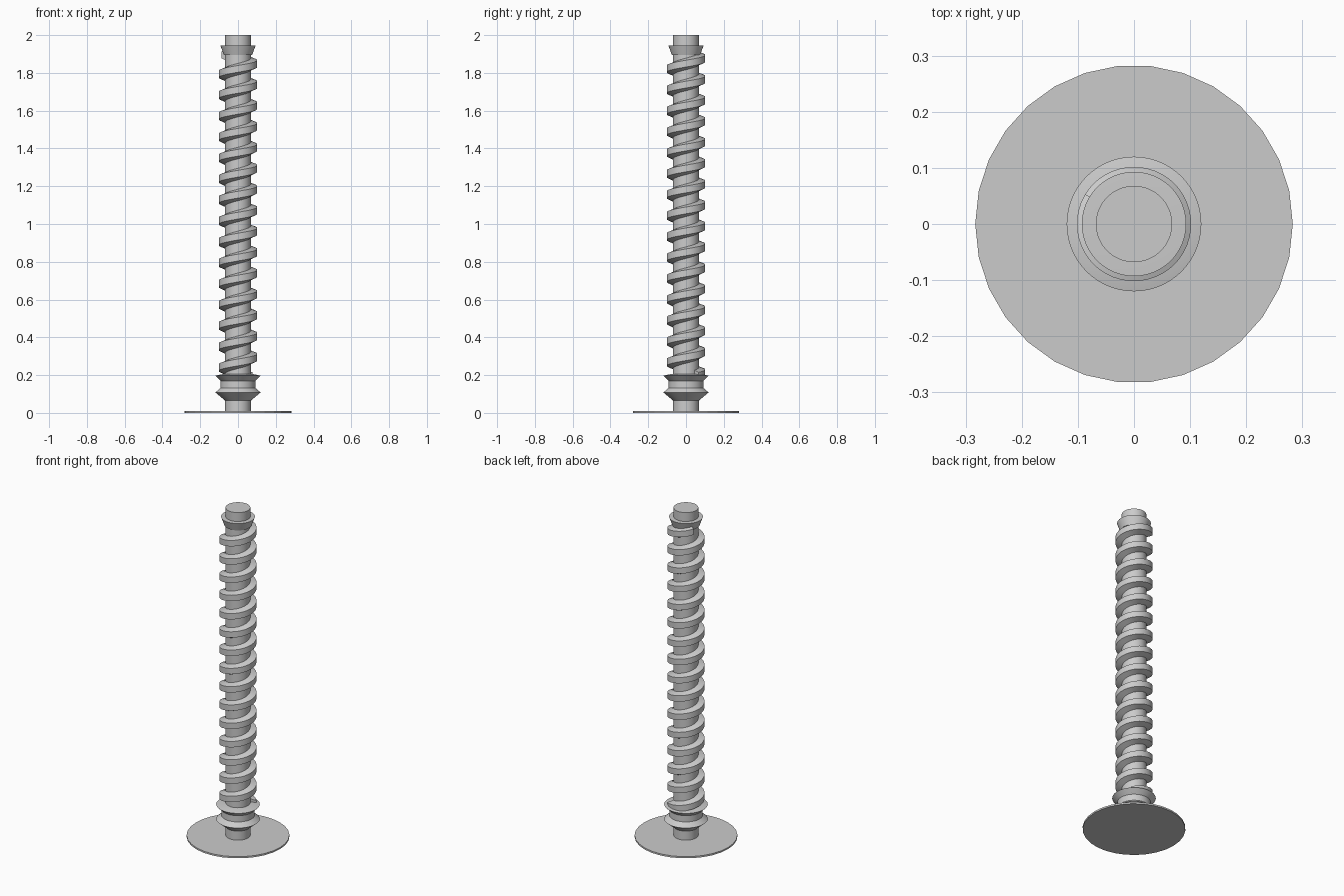
import bpy, bmesh
from math import sin, cos, pi, radians

if "Cube" in bpy.data.objects:
    bpy.data.objects.remove(bpy.data.objects["Cube"], do_unlink=True)

steel = bpy.data.materials.new("grey steel")
steel.use_nodes = True
grey = (0.6, 0.6, 0.6, 1)
steel.diffuse_color = grey
steel.node_tree.nodes["Principled BSDF"].inputs["Base Color"].default_value = grey


def finish(name, bm, smooth=True):
    bmesh.ops.recalc_face_normals(bm, faces=bm.faces)
    mesh = bpy.data.meshes.new(name)
    bm.to_mesh(mesh)
    bm.free()
    mesh.materials.append(steel)
    obj = bpy.data.objects.new(name, mesh)
    bpy.context.collection.objects.link(obj)
    if smooth:
        bpy.ops.object.select_all(action='DESELECT')
        obj.select_set(True)
        bpy.context.view_layer.objects.active = obj
        bpy.ops.object.shade_smooth_by_angle(angle=radians(30))
    return obj


def sweep(bm, rings, closed_profile):
    """Skin successive rings of points and cap both ends."""
    rows = [[bm.verts.new(p) for p in ring] for ring in rings]
    n = len(rows[0])
    for a, b in zip(rows, rows[1:]):
        for i in range(n if closed_profile else n - 1):
            j = (i + 1) % n
            bm.faces.new((a[i], a[j], b[j], b[i]))
    bm.faces.new(rows[0])
    bm.faces.new(rows[-1])


def lathe(name, profile, sides, smooth=True):
    bm = bmesh.new()
    rings = [[(r * cos(2 * pi * k / sides), r * sin(2 * pi * k / sides), z)
              for k in range(sides)] for r, z in profile]
    sweep(bm, rings, True)
    return finish(name, bm, smooth)


# Flat round foot
lathe("base_disc", [(0.283, 0), (0.283, 0.01)], 30, False)

# Central shaft
lathe("shaft", [(0.068, 0.005), (0.068, 2)], 64)

# Flanged lower collar
lathe("lower_collar", [(0.068, 0.065), (0.12, 0.108), (0.092, 0.132), (0.092, 0.17),
                       (0.12, 0.197), (0.075, 0.207)], 64)

# Flared upper collar
lathe("upper_collar", [(0.075, 1.895), (0.093, 1.945), (0.068, 1.946)], 64)

# Right-handed helical thread with a flat crest
PITCH, END_Z, END_ANGLE, TURNS, STEPS = 0.111, 1.895, radians(149), 15.3, 40
section = [(0.06, -0.036), (0.102, -0.018), (0.102, 0.018), (0.06, 0.032)]
rings = []
for k in range(int(TURNS * STEPS) + 1):
    turn = k / STEPS
    a = END_ANGLE - 2 * pi * turn
    rings.append([(r * cos(a), r * sin(a), END_Z - PITCH * turn + dz) for r, dz in section])
bm = bmesh.new()
sweep(bm, rings, True)
finish("screw_thread", bm)
